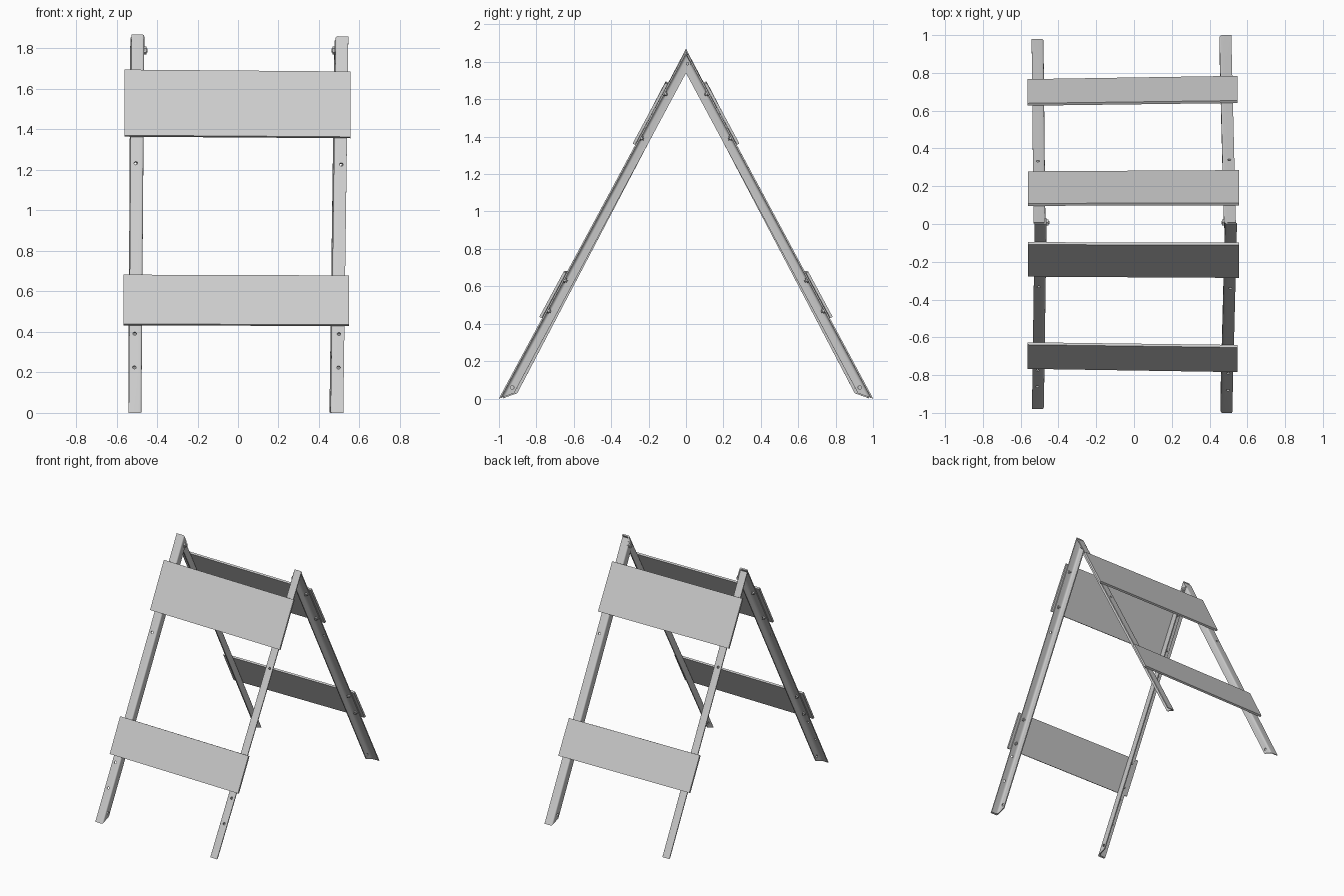
import bpy, bmesh, math
from mathutils import Vector

if "Cube" in bpy.data.objects:
    bpy.data.objects.remove(bpy.data.objects["Cube"])

APEX = 1.865
LEN = math.hypot(1, APEX)
CY, CZ = 1 / LEN, APEX / LEN
W, D, T = 0.063, 0.057, 0.008      # angle-iron width, depth, thickness


def place(co, side):
    """Frame coords (across, up the slope, outward) to world; side -1 front, 1 back."""
    x, s, n = co
    y = side * (1 - s * CY + n * CZ)
    z = s * CZ + n * CY
    # the frame stands slightly askew: left side is a little narrower and taller
    k = x / 0.5
    return Vector((x, y * (0.99 + 0.01 * k), z * (1 - 0.0025 * k)))


def finish(name, bm, side=None):
    if side is not None:
        for v in bm.verts:
            v.co = place(v.co, side)
    bmesh.ops.recalc_face_normals(bm, faces=bm.faces)
    me = bpy.data.meshes.new(name)
    bm.to_mesh(me)
    bm.free()
    ob = bpy.data.objects.new(name, me)
    bpy.context.collection.objects.link(ob)
    return ob


def add_cyl(bm, a, b, r, seg):
    a, b = Vector(a), Vector(b)
    d = b - a
    m = d.to_track_quat('Z', 'Y').to_matrix().to_4x4()
    m.translation = (a + b) / 2
    bmesh.ops.create_cone(bm, cap_ends=True, segments=seg, radius1=r, radius2=r,
                          depth=d.length, matrix=m)


# L-shaped section: (distance from outer edge, depth), flange on the inner side
def section():
    pts = [(0, 0)]
    for i in range(5):
        a = math.pi / 2 * i / 4
        pts.append((W - 0.01 + 0.01 * math.sin(a), 0.01 - 0.01 * math.cos(a)))
    pts += [(W, D), (W - T, D)]
    r = 0.014
    for i in range(5):
        a = math.pi / 2 * i / 4
        pts.append((W - T - r + r * math.cos(a), T + r - r * math.sin(a)))
    pts.append((0, T))
    return pts


def leg(name, side, hand, foot_x, top_x, top_s):
    mid = lambda s: foot_x + (top_x - foot_x) * s / LEN - hand * W * 0.42
    bm = bmesh.new()
    rings = []
    for end in (0, 1):
        ring = []
        for a, d in section():
            s = top_s - 0.66 * d if end else 1.1 * d
            x = (top_x if end else foot_x) - hand * a
            ring.append(bm.verts.new((x, s, -d)))
        rings.append(ring)
    n = len(rings[0])
    for i in range(n):
        j = (i + 1) % n
        bm.faces.new((rings[0][i], rings[0][j], rings[1][j], rings[1][i]))
    bm.faces.new(rings[0])
    bm.faces.new(rings[1])
    ob = finish(name, bm, side)

    # drilled holes
    cut = bmesh.new()
    for s in (0.255, 0.443, 1.396):
        add_cyl(cut, (mid(s), s, -0.02), (mid(s), s, 0.02), 0.009, 12)
    fx = foot_x - hand * W
    add_cyl(cut, (fx - 0.02, 0.085, -0.034), (fx + 0.02, 0.085, -0.034), 0.01, 12)
    cutter = finish("hole_cutter", cut, side)
    cutter.hide_render = True
    mod = ob.modifiers.new("holes", 'BOOLEAN')
    mod.operation = 'DIFFERENCE'
    mod.object = cutter
    mod.solver = 'EXACT'
    bpy.context.view_layer.objects.active = ob
    bpy.ops.object.modifier_apply(modifier=mod.name)
    bpy.data.objects.remove(cutter)
    bpy.ops.object.select_all(action='DESELECT')
    ob.select_set(True)
    bpy.ops.object.shade_smooth_by_angle(angle=math.radians(35))

    # nuts holding the boards, on the inside of the leg
    bm = bmesh.new()
    for s in (0.54, 0.725, 1.59, 1.86):
        add_cyl(bm, (mid(s), s, -T + 0.001), (mid(s), s, -T - 0.009), 0.013, 6)
        add_cyl(bm, (mid(s), s, -T), (mid(s), s, -T - 0.018), 0.006, 10)
    finish(name + "_nuts", bm, side)


def board(name, side, x0, x1, s0, s1):
    bm = bmesh.new()
    bmesh.ops.create_cube(bm, size=1)
    for v in bm.verts:
        v.co = ((x0 + x1) / 2 + v.co.x * (x1 - x0),
                (s0 + s1) / 2 + v.co.y * (s1 - s0),
                0.0085 + v.co.z * 0.015)
    finish(name, bm, side)


# Legs
leg("front_left_leg", -1, -1, -0.540, -0.526, LEN)
leg("front_right_leg", -1, 1, 0.520, 0.545, LEN)
leg("back_left_leg", 1, -1, -0.542, -0.532, LEN - 0.018)
leg("back_right_leg", 1, 1, 0.515, 0.539, LEN - 0.018)

# Cross boards
for label, side in (("front", -1), ("back", 1)):
    board(label + "_upper_board", side, -0.56, 0.556, 1.543, 1.91)
    board(label + "_lower_board", side, -0.565, 0.548, 0.488, 0.764)

# Hinge bolts through the inner flanges at the top
for label, h, x in (("left", -1, 0.465), ("right", 1, 0.48)):
    bm = bmesh.new()
    y, z = 0.008, 1.79
    add_cyl(bm, (h * x, y, z), (h * (x - 0.013), y, z), 0.019, 6)
    add_cyl(bm, (h * (x + 0.025), y, z), (h * (x - 0.018), y, z), 0.009, 12)
    finish(label + "_hinge_bolt", bm)
